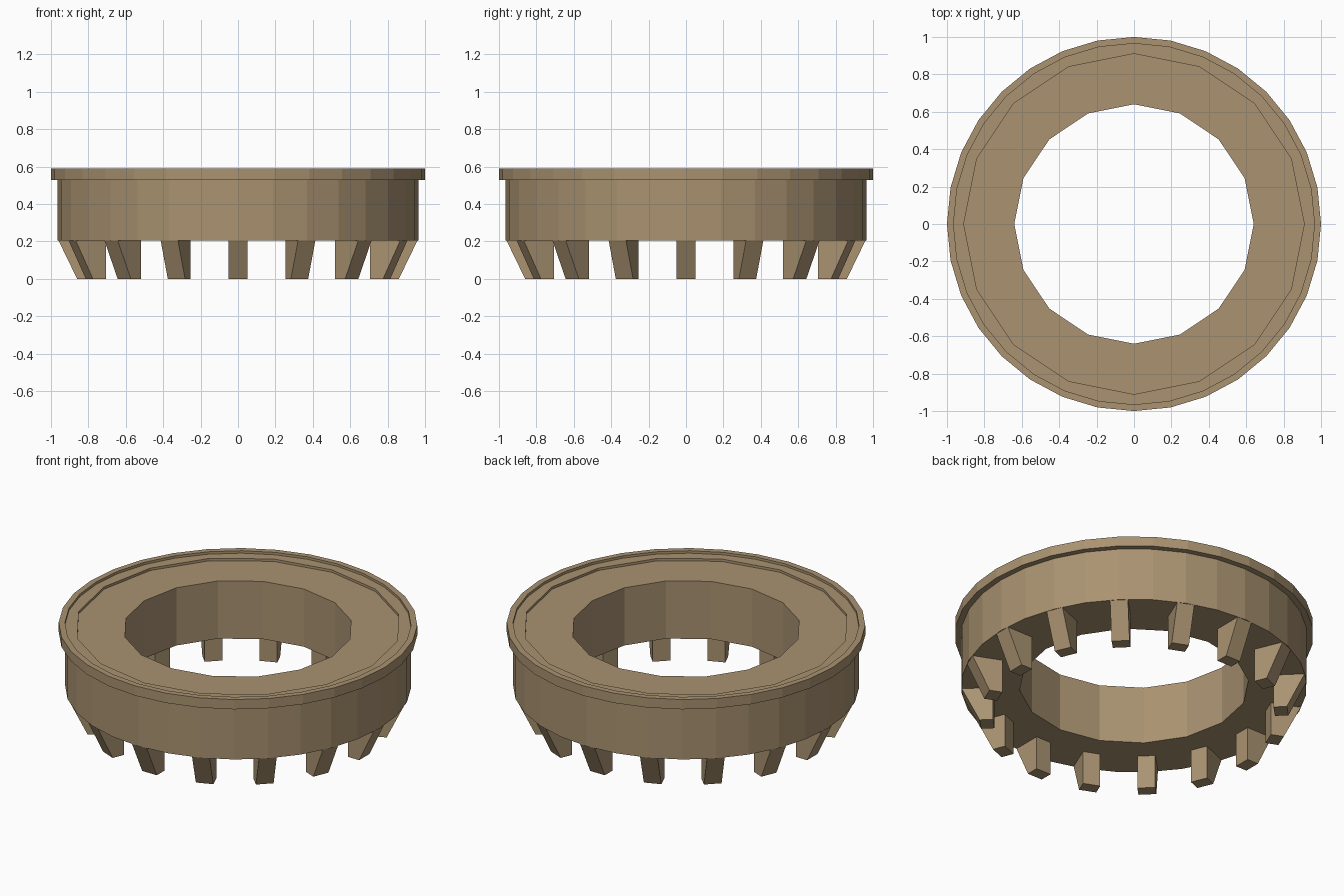
import bpy, bmesh, math

if "Cube" in bpy.data.objects:
    bpy.data.objects.remove(bpy.data.objects["Cube"])

mat = bpy.data.materials.new("dark tan")
mat.diffuse_color = (0.40, 0.29, 0.165, 1)
mat.use_nodes = True
mat.node_tree.nodes["Principled BSDF"].inputs["Base Color"].default_value = mat.diffuse_color


def finish(name, bm):
    bmesh.ops.recalc_face_normals(bm, faces=bm.faces)
    me = bpy.data.meshes.new(name)
    bm.to_mesh(me)
    bm.free()
    me.materials.append(mat)
    ob = bpy.data.objects.new(name, me)
    bpy.context.collection.objects.link(ob)
    return ob


def loop(bm, n, r, z):
    return [bm.verts.new((r * math.cos(2 * math.pi * i / n),
                          r * math.sin(2 * math.pi * i / n), z)) for i in range(n)]


def band(bm, a, b):
    """Join two loops; the finer one may have twice as many sides."""
    if len(a) < len(b):
        a, b = b, a
    k, n = len(a) // len(b), len(b)
    for i in range(n):
        outer = [a[(k * i + j) % len(a)] for j in range(k + 1)]
        bm.faces.new(outer + [b[(i + 1) % n], b[i]])


# ring body: closed profile of (sides, radius, height)
profile = [(16, 0.64, 0.205), (32, 0.965, 0.205), (32, 0.965, 0.53), (32, 1.0, 0.53),
           (32, 1.0, 0.59), (32, 0.965, 0.59), (32, 0.965, 0.575),
           (16, 0.91, 0.575), (16, 0.91, 0.56), (16, 0.64, 0.56)]
bm = bmesh.new()
loops = [loop(bm, *p) for p in profile]
for i in range(len(loops)):
    band(bm, loops[i], loops[(i + 1) % len(loops)])
finish("stepped_ring", bm)

# sixteen teeth: side profile (radius, height) with a sloped outer face
side = [(0.785, 0.0), (0.86, 0.0), (0.96, 0.206), (0.785, 0.206)]
bm = bmesh.new()
for t in range(16):
    c, s = math.cos(t * math.pi / 8), math.sin(t * math.pi / 8)
    L, R = [[bm.verts.new((r * c - w * s, r * s + w * c, z)) for r, z in side]
            for w in (-0.05, 0.05)]
    bm.faces.new(L)
    bm.faces.new(R[::-1])
    for i in range(4):
        j = (i + 1) % 4
        bm.faces.new((L[i], R[i], R[j], L[j]))
finish("teeth", bm)
